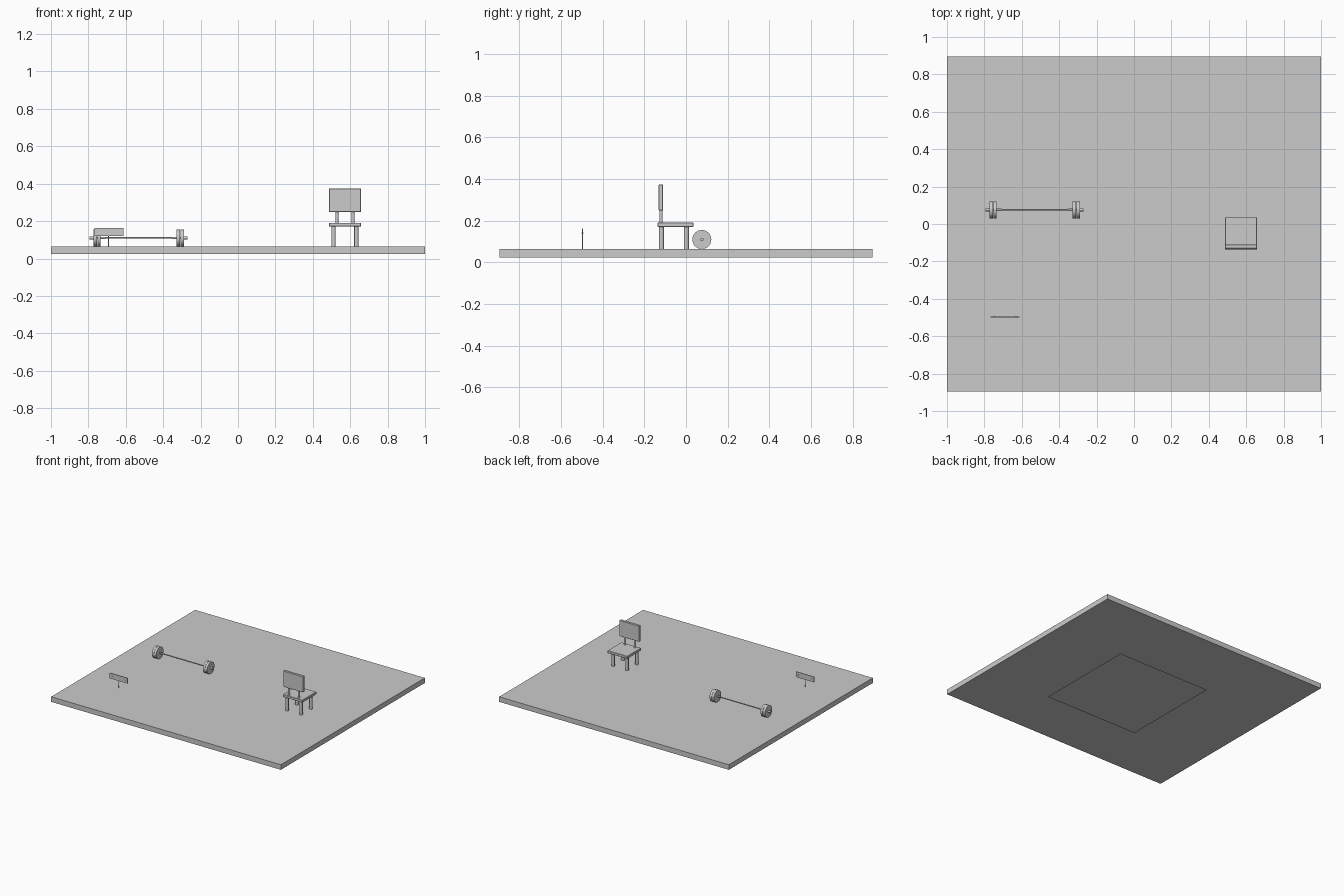
import bpy, math

if "Cube" in bpy.data.objects:
    bpy.data.objects.remove(bpy.data.objects["Cube"])

def box(name, x, y, z, bevel=0):
    """Box from (min, max) ranges."""
    bpy.ops.mesh.primitive_cube_add(size=1, location=[sum(r) / 2 for r in (x, y, z)])
    o = bpy.context.object
    o.name = name
    o.scale = [r[1] - r[0] for r in (x, y, z)]
    bpy.ops.object.transform_apply(location=False, rotation=False, scale=True)
    if bevel:
        m = o.modifiers.new("bevel", "BEVEL")
        m.width, m.segments = bevel, 1
    return o

def rod(name, a, b, r, axis="Z", sides=24):
    """Cylinder from point a, running along an axis to coordinate b."""
    i = "XYZ".index(axis)
    loc = list(a)
    loc[i] = (a[i] + b) / 2
    rot = {"X": (0, math.pi / 2, 0), "Y": (math.pi / 2, 0, 0), "Z": (0, 0, 0)}[axis]
    bpy.ops.mesh.primitive_cylinder_add(vertices=sides, radius=r, depth=abs(b - a[i]),
                                        location=loc, rotation=rot)
    o = bpy.context.object
    o.name = name
    bpy.ops.object.shade_smooth_by_angle()
    return o

FLOOR = 0.064

# floor slab and the flat sheet beneath it
box("floor_slab", (-1, 1), (-0.895, 0.895), (0.024, FLOOR))
bpy.ops.mesh.primitive_plane_add(size=0.81, location=(0.045, -0.02, 0))
bpy.context.object.name = "base_sheet"

# chair
CX = 0.572
box("chair_seat", (CX - 0.086, CX + 0.086), (-0.137, 0.036), (0.171, 0.191), 0.002)
box("chair_backrest", (CX - 0.086, CX + 0.086), (-0.131, -0.110), (0.249, 0.374), 0.002)
for side, s in (("left", -1), ("right", 1)):
    for end, y in (("front", 0.002), ("back", -0.118)):
        rod(f"chair_{end}_leg_{side}", (CX + s * 0.061, y, FLOOR), 0.173, 0.0115)
    rod(f"chair_back_support_{side}", (CX + s * 0.043, -0.120, 0.189), 0.252, 0.008)

# barbell, mirrored about its centre
BX, BY, BZ = -0.531, 0.076, 0.110
rod("barbell_bar", (BX - 0.262, BY, BZ), BX + 0.262, 0.0042, "X")
for side, s in (("left", -1), ("right", 1)):
    def part(name, d0, d1, r, sides=32):
        rod(f"barbell_{name}_{side}", (BX + s * d0, BY, BZ), BX + s * d1, r, "X", sides)
    part("inner_plate", 0.203, 0.221, 0.0455)
    part("outer_plate", 0.2225, 0.241, 0.0455)
    part("inner_collar", 0.178, 0.204, 0.0062, 16)
    part("sleeve", 0.24, 0.262, 0.008, 16)

# small sign on a thin post
box("sign_board", (-0.768, -0.611), (-0.499, -0.494), (0.120, 0.163))
rod("sign_post", (-0.692, -0.4965, FLOOR), 0.125, 0.0022, "Z", 12)
for x in (-0.748, -0.630):
    rod("sign_nail", (x, -0.501, 0.1415), -0.492, 0.003, "Y", 10)
